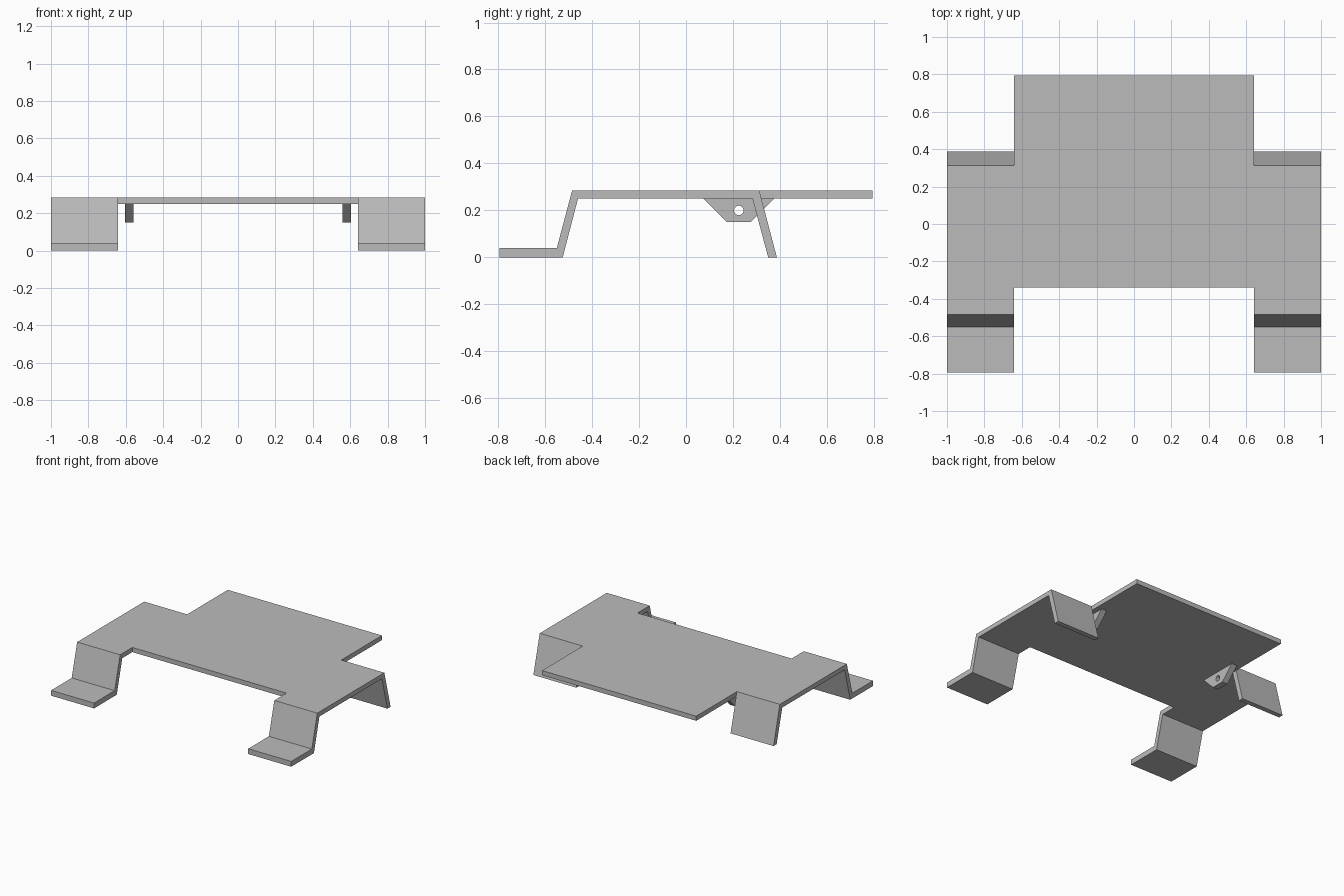
import bpy
import bmesh
from mathutils import Matrix, Vector

cube = bpy.data.objects.get("Cube")
if cube:
    bpy.data.objects.remove(cube, do_unlink=True)

# Single sheet-metal colour
grey = bpy.data.materials.new("plain_grey")
grey.use_nodes = True
colour = (0.5, 0.5, 0.5, 1)
grey.diffuse_color = colour
grey.node_tree.nodes["Principled BSDF"].inputs["Base Color"].default_value = colour

TOP, UNDER = 0.285, 0.25      # deck surfaces
INNER = 0.642                 # inner edge of the side straps


def extrude_profile(name, profile, x0, x1):
    """Extrude a (y, z) outline from x0 to x1."""
    bm = bmesh.new()
    face = bm.faces.new([bm.verts.new((x0, y, z)) for y, z in profile])
    result = bmesh.ops.extrude_face_region(bm, geom=[face])
    verts = [v for v in result["geom"] if isinstance(v, bmesh.types.BMVert)]
    bmesh.ops.translate(bm, verts=verts, vec=Vector((x1 - x0, 0, 0)))
    bmesh.ops.recalc_face_normals(bm, faces=bm.faces)
    mesh = bpy.data.meshes.new(name)
    bm.to_mesh(mesh)
    bm.free()
    mesh.materials.append(grey)
    obj = bpy.data.objects.new(name, mesh)
    bpy.context.collection.objects.link(obj)
    return obj


def combine(obj, tool, operation):
    """Apply a boolean and discard its tool."""
    mod = obj.modifiers.new("combine", "BOOLEAN")
    mod.operation = operation
    mod.solver = "EXACT"
    mod.object = tool
    bpy.context.view_layer.objects.active = obj
    bpy.ops.object.modifier_apply(modifier=mod.name)
    bpy.data.objects.remove(tool, do_unlink=True)


# Centre deck
deck = extrude_profile("deck", [(-0.34, UNDER), (0.795, UNDER),
                                (0.795, TOP), (-0.34, TOP)], -INNER, INNER)

# Bent side straps: front foot, front leg, deck edge, rear leg
strap = [(-0.795, 0), (-0.525, 0), (-0.46, UNDER), (0.283, UNDER), (0.35, 0),
         (0.387, 0), (0.312, TOP), (-0.485, TOP), (-0.55, 0.04), (-0.795, 0.04)]
for x0, x1 in ((INNER, 1), (-1, -INNER)):
    combine(deck, extrude_profile("strap", strap, x0, x1), "UNION")

# Drilled hinge brackets below the deck
bracket = [(0.075, UNDER), (0.175, 0.15), (0.275, 0.15), (0.375, UNDER)]
for side, x0 in (("left", 0.558), ("right", -0.603)):
    lug = extrude_profile(side + "_bracket", bracket, x0, x0 + 0.045)
    bm = bmesh.new()
    bmesh.ops.create_cone(bm, cap_ends=True, segments=32, radius1=0.02,
                          radius2=0.02, depth=0.2,
                          matrix=Matrix.Translation((x0, 0.225, 0.2))
                          @ Matrix.Rotation(1.5707963, 4, "Y"))
    mesh = bpy.data.meshes.new("hole_cutter")
    bm.to_mesh(mesh)
    bm.free()
    mesh.materials.append(grey)
    cutter = bpy.data.objects.new("hole_cutter", mesh)
    cutter.hide_render = True
    bpy.context.collection.objects.link(cutter)
    combine(lug, cutter, "DIFFERENCE")
